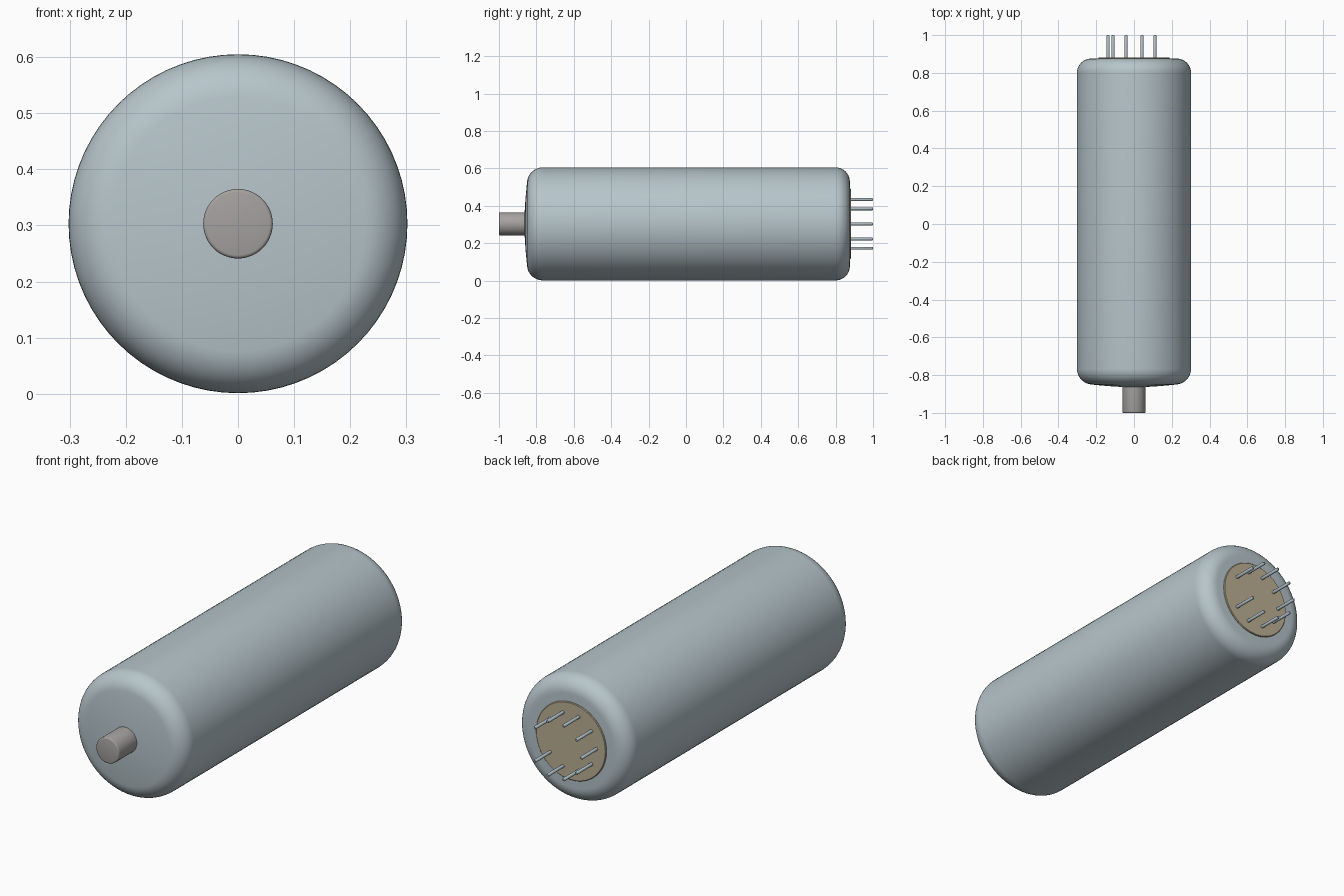
import bpy, bmesh, math
from mathutils import Vector, Matrix

if "Cube" in bpy.data.objects:
    bpy.data.objects.remove(bpy.data.objects["Cube"], do_unlink=True)

AXIS_Z = 0.303   # height of the tube's centre line


def material(name, rgb):
    m = bpy.data.materials.new(name)
    m.use_nodes = True
    col = (*rgb, 1.0)
    m.diffuse_color = col
    m.node_tree.nodes["Principled BSDF"].inputs["Base Color"].default_value = col
    return m


glass = material("pale blue glass", (0.47, 0.56, 0.595))
grey = material("warm grey", (0.375, 0.36, 0.35))
beige = material("beige", (0.50, 0.43, 0.295))
metal = material("pin metal", (0.42, 0.52, 0.57))


def arc(cr, cy, radius, a0, a1, steps):
    """Points (r, y) on an arc; angle 0 is outward, 90 is towards +y."""
    angles = [math.radians(a0 + (a1 - a0) * i / steps) for i in range(steps + 1)]
    return [(cr + radius * math.cos(a), cy + radius * math.sin(a)) for a in angles]


def lathe(name, profile, mat, segments, centre=(0, AXIS_Z)):
    """Revolve an (r, y) profile around a line parallel to y."""
    bm = bmesh.new()
    verts = [bm.verts.new((r, y, 0)) for r, y in profile]
    edges = [bm.edges.new(pair) for pair in zip(verts, verts[1:])]
    bmesh.ops.spin(bm, geom=verts + edges, cent=(0, 0, 0), axis=(0, 1, 0),
                   angle=2 * math.pi, steps=segments, use_duplicate=False)
    bmesh.ops.remove_doubles(bm, verts=bm.verts, dist=1e-5)
    bmesh.ops.recalc_face_normals(bm, faces=bm.faces)
    bmesh.ops.transform(bm, matrix=Matrix.Translation(Vector((centre[0], 0, centre[1]))),
                        verts=bm.verts)
    mesh = bpy.data.meshes.new(name)
    bm.to_mesh(mesh)
    bm.free()
    mesh.materials.append(mat)
    obj = bpy.data.objects.new(name, mesh)
    bpy.context.collection.objects.link(obj)
    bpy.ops.object.select_all(action="DESELECT")
    obj.select_set(True)
    bpy.context.view_layer.objects.active = obj
    bpy.ops.object.shade_smooth_by_angle(angle=math.radians(35))
    return obj


# Envelope: slightly domed front, rounded shoulders, flat back
envelope = [(0, -0.864), (0.06, -0.863), (0.14, -0.858)]
envelope += arc(0.218, -0.766, 0.084, -84, 0, 10)
envelope += arc(0.226, 0.800, 0.076, 0, 90, 10)
envelope += [(0, 0.876)]
lathe("envelope", envelope, glass, 72)

# Exhaust tip cap at the front
tip = [(0, -1.0)] + arc(0.056, -0.994, 0.006, -90, 0, 3) + [(0.062, -0.85), (0, -0.85)]
lathe("tip_cap", tip, grey, 48)

# Round base plate carrying the pins
lathe("base_plate", [(0, 0.87), (0.188, 0.87), (0.188, 0.879), (0.185, 0.882), (0, 0.882)],
      beige, 64)

# Nine pins on ten equal positions, with a gap on the +x side
pin = [(0, 0.872), (0.0078, 0.872), (0.0078, 0.996), (0.005, 1.0), (0, 1.0)]
for i in range(1, 10):
    a = math.radians(36 * i)
    lathe(f"pin_{i}", pin, metal, 16,
          (0.137 * math.cos(a), AXIS_Z + 0.137 * math.sin(a)))
